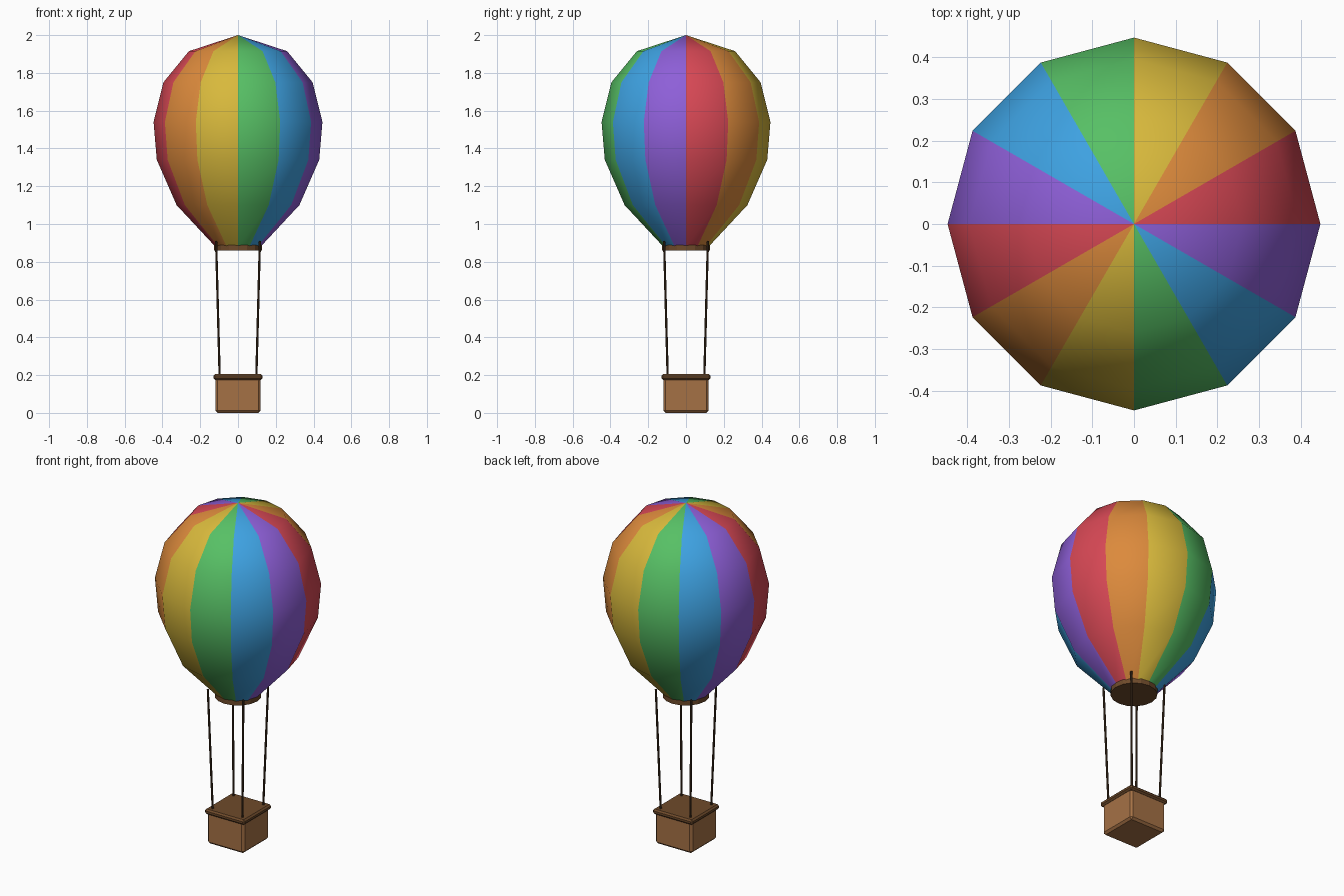
import bpy, bmesh, math
from mathutils import Vector

if "Cube" in bpy.data.objects:
    bpy.data.objects.remove(bpy.data.objects["Cube"])


def material(name, hex_code):
    def lin(c):
        return c / 12.92 if c <= 0.04045 else ((c + 0.055) / 1.055) ** 2.4
    m = bpy.data.materials.new(name)
    rgb = [lin(int(hex_code[i:i + 2], 16) / 255) for i in (0, 2, 4)]
    m.diffuse_color = (*rgb, 1)
    m.use_nodes = True
    m.node_tree.nodes["Principled BSDF"].inputs["Base Color"].default_value = m.diffuse_color
    return m


def make_object(name, bm, mats):
    bmesh.ops.recalc_face_normals(bm, faces=bm.faces)
    me = bpy.data.meshes.new(name)
    bm.to_mesh(me)
    bm.free()
    for m in mats:
        me.materials.append(m)
    ob = bpy.data.objects.new(name, me)
    bpy.context.collection.objects.link(ob)
    return ob


def box(name, width, z0, z1, bevel, mat):
    bm = bmesh.new()
    bmesh.ops.create_cube(bm, size=1)
    bmesh.ops.scale(bm, vec=(width, width, z1 - z0), verts=bm.verts)
    bmesh.ops.translate(bm, vec=(0, 0, (z0 + z1) / 2), verts=bm.verts)
    bmesh.ops.bevel(bm, geom=bm.edges[:], offset=bevel, segments=1, affect='EDGES')
    return make_object(name, bm, [mat])


def rod(name, a, b, radius, sides, mat):
    a, b = Vector(a), Vector(b)
    bm = bmesh.new()
    bmesh.ops.create_cone(bm, cap_ends=True, segments=sides, radius1=radius,
                          radius2=radius, depth=(b - a).length)
    bm.transform((b - a).to_track_quat('Z', 'Y').to_matrix().to_4x4())
    bmesh.ops.translate(bm, vec=(a + b) / 2, verts=bm.verts)
    return make_object(name, bm, [mat])


stripes = [material("red", "D84855"), material("orange", "DC8A3C"),
           material("yellow", "D8B93C"), material("green", "57C065"),
           material("blue", "3EA2E2"), material("purple", "8E5FD8")]
wicker = material("wicker brown", "A57145")
trim = material("dark brown", "6E4A2A")
rope = material("rope brown", "463220")

# Envelope: 12-sided turned profile, one colour per gore
SIDES = 12
profile = [(0.12, 0.88), (0.325, 1.10), (0.43, 1.34), (0.447, 1.54),
           (0.395, 1.75), (0.26, 1.915)]
bm = bmesh.new()
rings = [[bm.verts.new((r * math.cos(math.tau * i / SIDES),
                        r * math.sin(math.tau * i / SIDES), z))
          for i in range(SIDES)] for r, z in profile]
apex = bm.verts.new((0, 0, 2.0))
for i in range(SIDES):
    j = (i + 1) % SIDES
    for lo, hi in zip(rings, rings[1:]):
        bm.faces.new((lo[i], lo[j], hi[j], hi[i])).material_index = i % 6
    bm.faces.new((rings[-1][i], rings[-1][j], apex)).material_index = i % 6
for f in bm.faces:
    f.smooth = True
make_object("envelope", bm, stripes)

# Mouth ring under the envelope
rod("mouth_ring", (0, 0, 0.86), (0, 0, 0.89), 0.126, 16, trim)

# Basket with bevelled body and rim
box("basket", 0.24, 0.0, 0.19, 0.012, wicker)
box("basket_rim", 0.26, 0.175, 0.205, 0.009, trim)

# Four corner ropes
for sx, side in ((-1, "left"), (1, "right")):
    for sy, end in ((-1, "front"), (1, "back")):
        rod(f"rope_{end}_{side}", (sx * 0.097, sy * 0.097, 0.19),
            (sx * 0.116, sy * 0.116, 0.91), 0.006, 8, rope)
